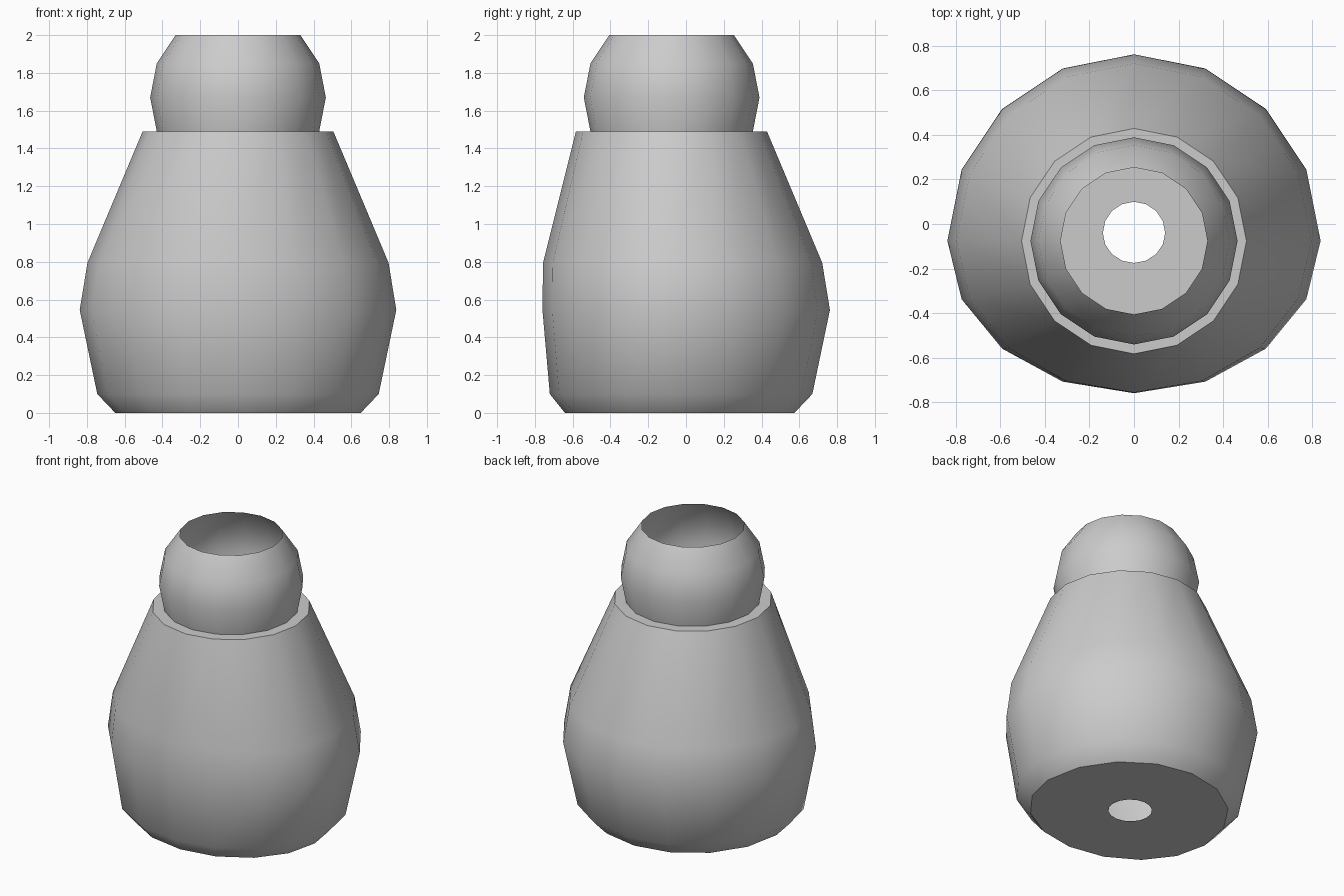
import bpy, bmesh
from math import sin, cos, pi, radians

if "Cube" in bpy.data.objects:
    bpy.data.objects.remove(bpy.data.objects["Cube"])

SIDES = 16
AXIS_Y = -0.076

# Profile rings: height, radius, front radius, centre y
profile = [
    (0.00, 0.14, 0.135, -0.04),      # hole in the floor
    (0.00, 0.65, 0.565, AXIS_Y),
    (0.10, 0.745, 0.645, AXIS_Y),
    (0.545, 0.838, 0.684, AXIS_Y),   # belly
    (0.795, 0.797, 0.681, AXIS_Y),
    (1.49, 0.505, 0.507, AXIS_Y),    # shoulder
    (1.49, 0.43, 0.43, AXIS_Y),      # ledge
    (1.67, 0.465, 0.465, AXIS_Y),
    (1.85, 0.43, 0.43, AXIS_Y),
    (2.00, 0.33, 0.33, AXIS_Y),      # open rim
]


def ring(bm, z, r, front, cy):
    verts = []
    for i in range(SIDES):
        a = 2 * pi * i / SIDES
        s = sin(a)
        verts.append(bm.verts.new((r * cos(a), cy + s * (r if s >= 0 else front), z)))
    return verts


# Open shell joined ring by ring
bm = bmesh.new()
rings = [ring(bm, *p) for p in profile]
for lo, hi in zip(rings, rings[1:]):
    for i in range(SIDES):
        j = (i + 1) % SIDES
        bm.faces.new((lo[i], lo[j], hi[j], hi[i]))

mesh = bpy.data.meshes.new("jar_body")
bm.to_mesh(mesh)
bm.free()
jar = bpy.data.objects.new("jar_body", mesh)
bpy.context.collection.objects.link(jar)

# Smooth walls, crisp ledge and base rim
bpy.context.view_layer.objects.active = jar
jar.select_set(True)
bpy.ops.object.shade_smooth_by_angle(angle=radians(40))
